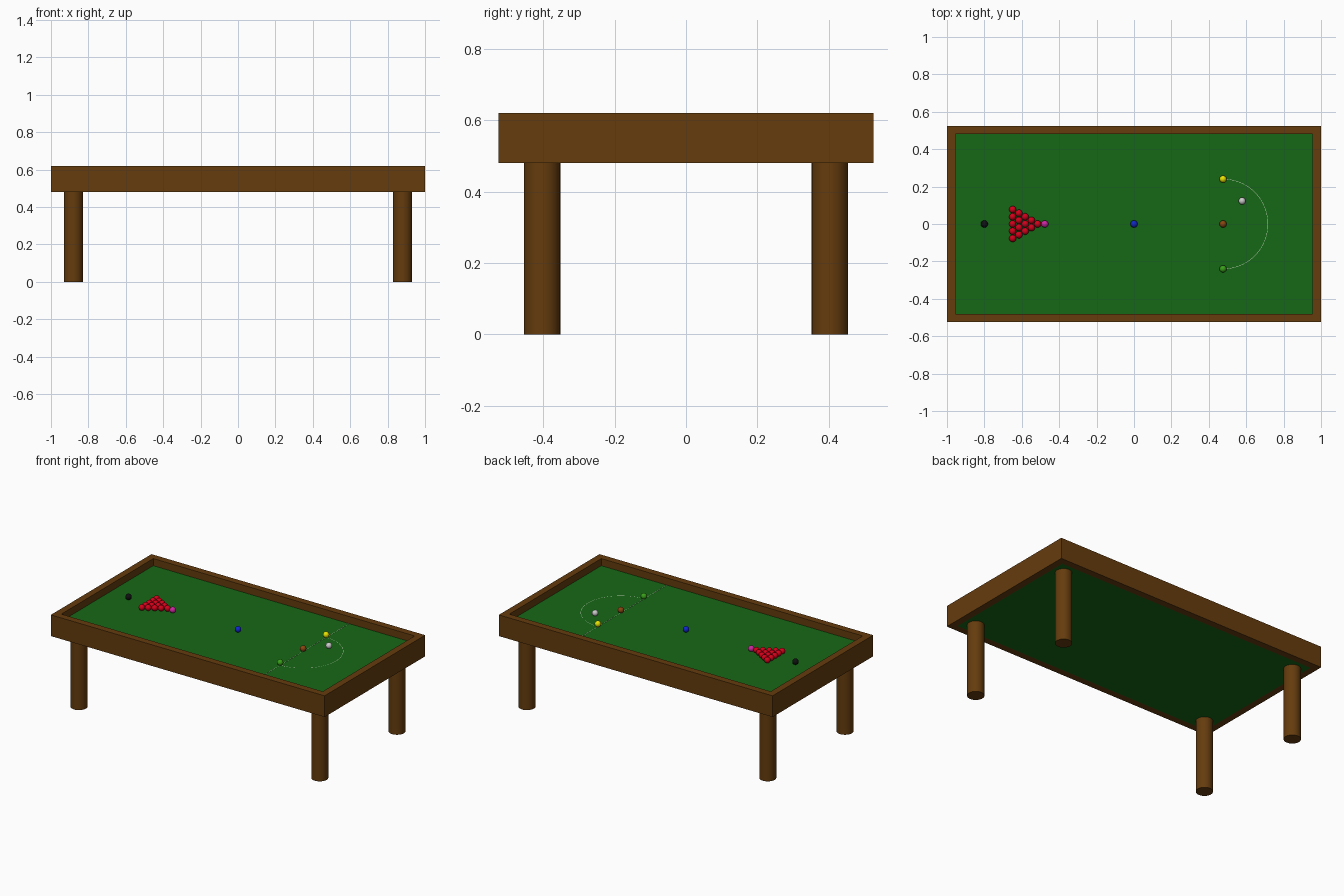
import bpy, bmesh, math

if "Cube" in bpy.data.objects:
    bpy.data.objects.remove(bpy.data.objects["Cube"])

BED_Z, R = 0.573, 0.0192
SPOT_X, D_R = 0.476, 0.24


def material(name, rgb):
    m = bpy.data.materials.new(name)
    m.diffuse_color = (*rgb, 1)
    m.use_nodes = True
    m.node_tree.nodes["Principled BSDF"].inputs["Base Color"].default_value = m.diffuse_color
    return m


wood = material("wood", (0.13, 0.045, 0.004))
cloth = material("cloth", (0.008, 0.14, 0.008))
chalk = material("chalk", (0.6, 0.7, 0.5))


def box(name, lo, hi, mat):
    size = [b - a for a, b in zip(lo, hi)]
    bpy.ops.mesh.primitive_cube_add(size=1, location=[(a + b) / 2 for a, b in zip(lo, hi)])
    o = bpy.context.object
    o.name, o.scale = name, size
    o.data.materials.append(mat)
    return o


def strip(name, bm, mat):
    me = bpy.data.meshes.new(name)
    bm.to_mesh(me)
    bm.free()
    me.materials.append(mat)
    o = bpy.data.objects.new(name, me)
    bpy.context.collection.objects.link(o)
    return o


# Mitred wooden frame
def loop(bm, x, y, z):
    return [bm.verts.new((sx * x, sy * y, z)) for sx, sy in ((-1, -1), (1, -1), (1, 1), (-1, 1))]


bm = bmesh.new()
rings = [loop(bm, 1, 0.525, 0.48), loop(bm, 1, 0.525, 0.62),
         loop(bm, 0.955, 0.48, 0.62), loop(bm, 0.955, 0.48, 0.48)]
for k in range(4):
    a, b = rings[k], rings[(k + 1) % 4]
    for i in range(4):
        j = (i + 1) % 4
        bm.faces.new((a[i], a[j], b[j], b[i]))
bmesh.ops.recalc_face_normals(bm, faces=bm.faces)
strip("frame", bm, wood)

# Cloth bed
box("bed", (-0.955, -0.48, 0.48), (0.955, 0.48, BED_Z), cloth)

# Legs
for sx in (-1, 1):
    for sy in (-1, 1):
        bpy.ops.mesh.primitive_cylinder_add(vertices=32, radius=0.051, depth=0.485,
                                            location=(sx * 0.88, sy * 0.403, 0.2425))
        leg = bpy.context.object
        leg.name = "leg"
        leg.data.materials.append(wood)
        bpy.ops.object.shade_smooth_by_angle(angle=math.radians(40))

# Baulk line and D marking
box("baulk_line", (SPOT_X - 0.001, -0.48, BED_Z - 0.001), (SPOT_X + 0.001, 0.48, BED_Z + 0.001), chalk)
bm = bmesh.new()
prev = None
for i in range(49):
    t = math.pi * (i / 48 - 0.5)
    pair = [bm.verts.new((SPOT_X + r * math.cos(t), r * math.sin(t), BED_Z + 0.001))
            for r in (D_R - 0.001, D_R + 0.001)]
    if prev:
        bm.faces.new((prev[0], prev[1], pair[1], pair[0]))
    prev = pair
strip("d_marking", bm, chalk)


# Balls
def ball(name, x, y, mat):
    bpy.ops.mesh.primitive_uv_sphere_add(segments=24, ring_count=12, radius=R, location=(x, y, BED_Z + R))
    o = bpy.context.object
    o.name = name
    o.data.materials.append(mat)
    bpy.ops.object.shade_smooth()


for name, x, y, rgb in (
        ("black", -0.8, 0, (0.005, 0.005, 0.005)),
        ("pink", -0.477, 0, (0.6, 0.02, 0.35)),
        ("blue", 0, 0, (0.005, 0.02, 0.6)),
        ("brown", SPOT_X, 0, (0.25, 0.06, 0.005)),
        ("yellow", SPOT_X, D_R, (0.8, 0.75, 0.0)),
        ("green", SPOT_X, -D_R, (0.04, 0.35, 0.01)),
        ("white", 0.578, 0.123, (0.8, 0.8, 0.8))):
    ball(name + "_ball", x, y, material(name, rgb))

# Triangle of reds
red = material("red", (0.65, 0.0, 0.01))
for row in range(5):
    for k in range(row + 1):
        ball("red_ball", -0.515 - row * 0.0334, (k - row / 2) * 0.0386, red)
